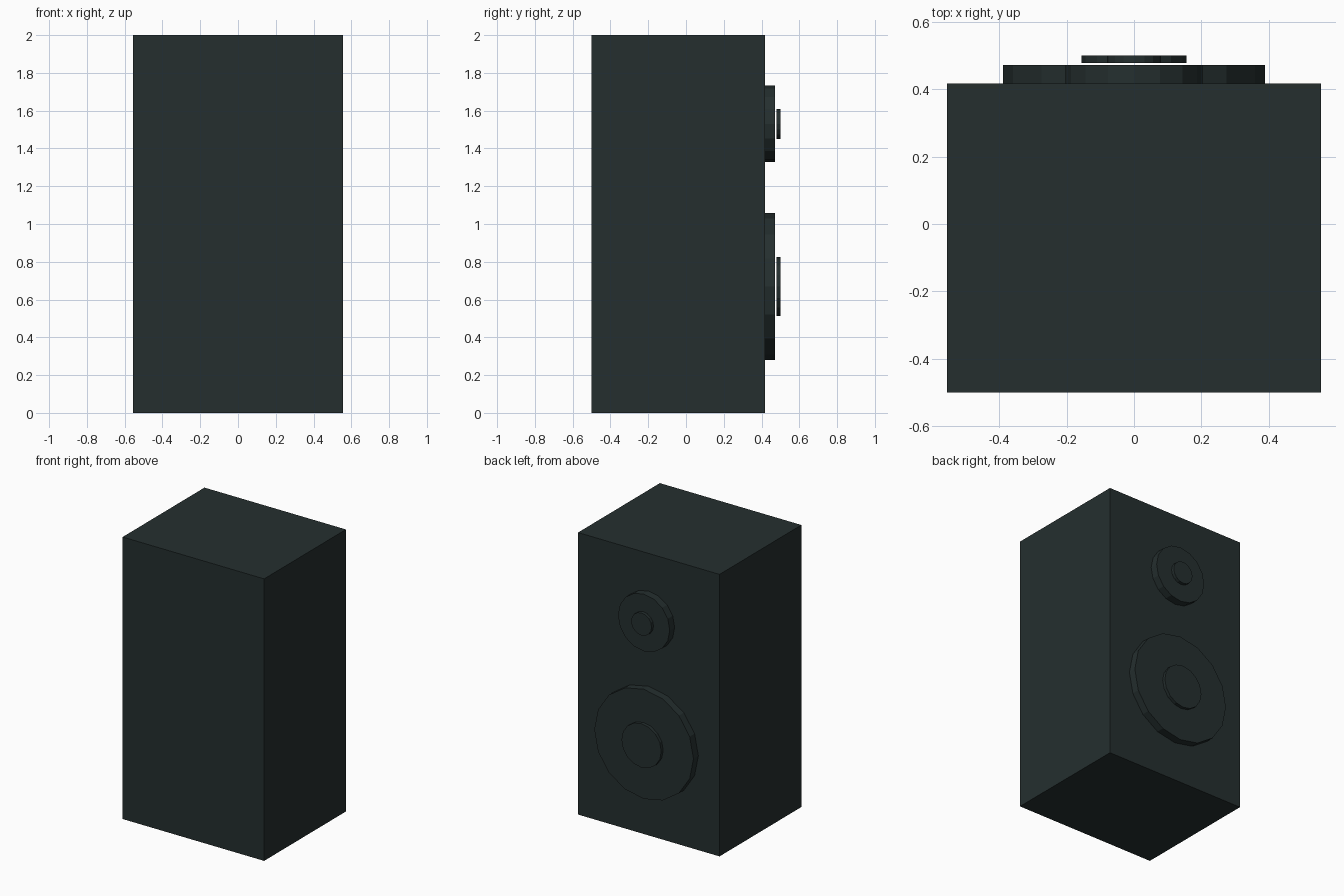
import bpy
import math

if "Cube" in bpy.data.objects:
    bpy.data.objects.remove(bpy.data.objects["Cube"], do_unlink=True)

# One dark slate colour for the whole speaker
slate = bpy.data.materials.new("dark_slate")
slate.use_nodes = True
COLOR = (0.018, 0.028, 0.028, 1)
slate.diffuse_color = COLOR
slate.node_tree.nodes["Principled BSDF"].inputs["Base Color"].default_value = COLOR

BACK = 0.417  # plane carrying the drivers


def finish(name):
    obj = bpy.context.object
    obj.name = name
    obj.data.materials.append(slate)
    return obj


def disc(name, z, radius, y0, y1):
    """Flat-shaded 16-sided disc whose axis runs along y."""
    bpy.ops.mesh.primitive_cylinder_add(
        vertices=16, radius=radius, depth=y1 - y0,
        location=(0, (y0 + y1) / 2, z), rotation=(math.pi / 2, 0, 0))
    return finish(name)


# Cabinet
bpy.ops.mesh.primitive_cube_add(size=1, location=(0, (BACK - 0.5) / 2, 1))
cabinet = finish("cabinet")
cabinet.scale = (1.11, BACK + 0.5, 2)

# Drivers: a wide surround with a small floating cap
for name, z, surround, cap in (("woofer", 0.669, 0.389, 0.156),
                               ("tweeter", 1.53, 0.203, 0.08)):
    disc(name + "_surround", z, surround, BACK, 0.472)
    disc(name + "_cap", z, cap, 0.478, 0.5)
